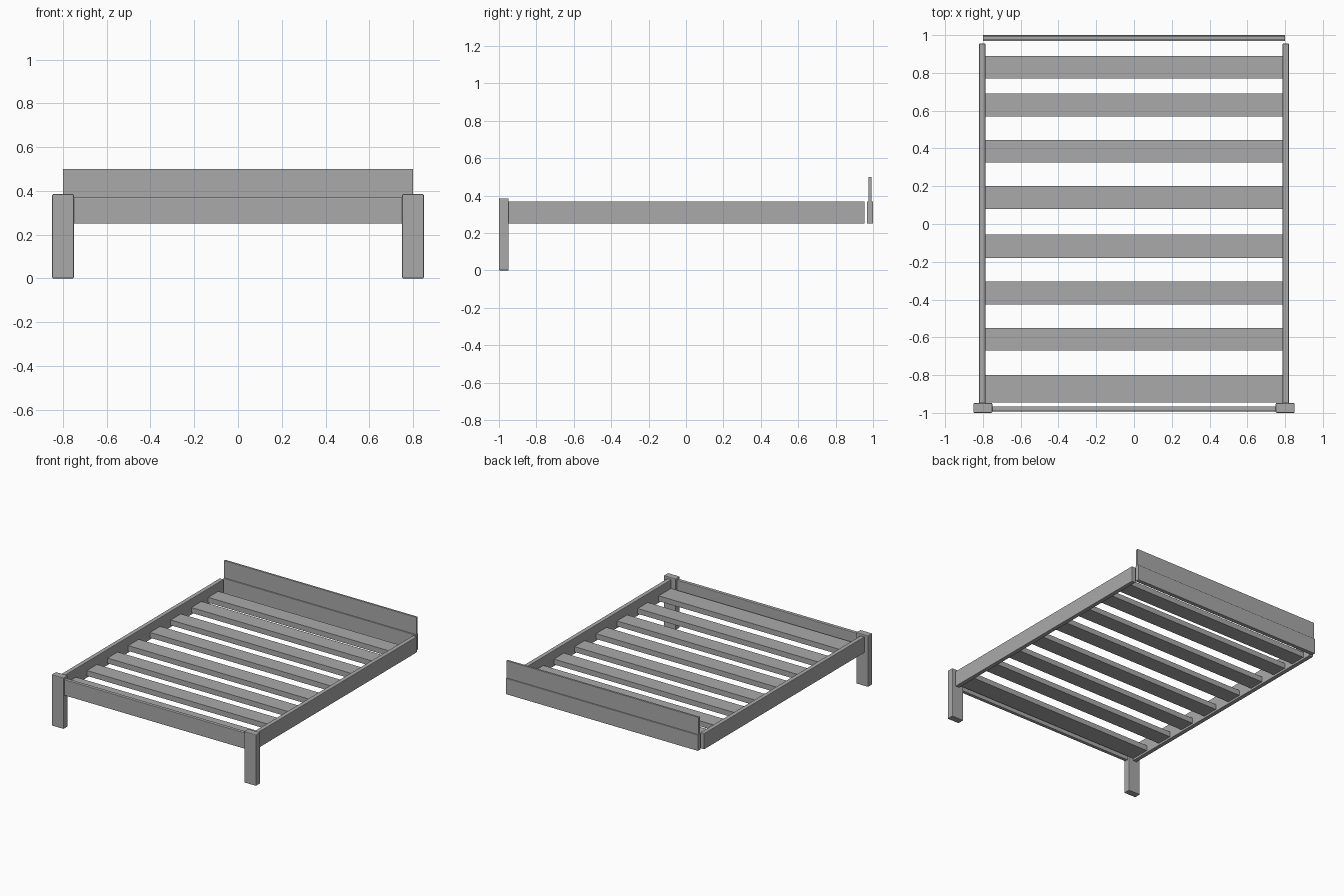
import bpy
import bmesh
from mathutils import Vector

cube = bpy.data.objects.get("Cube")
if cube:
    bpy.data.objects.remove(cube, do_unlink=True)

# Single plain grey for the whole frame
grey = bpy.data.materials.new("plain grey")
grey.use_nodes = True
colour = (0.4, 0.4, 0.4, 1.0)
grey.diffuse_color = colour
grey.node_tree.nodes["Principled BSDF"].inputs["Base Color"].default_value = colour


def board(name, x, y, z, bevel=0.004):
    """Box between the given (low, high) limits, with softened edges."""
    low, high = (Vector(c) for c in zip(x, y, z))
    size, centre = high - low, (low + high) / 2
    bm = bmesh.new()
    bmesh.ops.create_cube(bm, size=1)
    bmesh.ops.scale(bm, vec=size, verts=bm.verts)
    mesh = bpy.data.meshes.new(name)
    bm.to_mesh(mesh)
    bm.free()
    mesh.materials.append(grey)
    obj = bpy.data.objects.new(name, mesh)
    obj.location = centre
    bpy.context.collection.objects.link(obj)
    if bevel:
        mod = obj.modifiers.new("Soft edges", "BEVEL")
        mod.width = bevel
        mod.segments = 2
    return obj


# Front legs and side rails, one on each side
for side, s in (("left", 1), ("right", -1)):
    board(f"{side}_front_leg", sorted((s * 0.75, s * 0.85)), (-1.0, -0.948), (0, 0.385), 0.005)
    board(f"{side}_side_rail", sorted((s * 0.787, s * 0.82)), (-0.95, 0.955), (0.25, 0.37))

# Foot rail between the legs
board("foot_rail", (-0.755, 0.755), (-0.992, -0.965), (0.25, 0.37))

# Headboard: thick lower plank with a thinner panel above
board("headboard_lower", (-0.8, 0.8), (0.968, 1.0), (0.25, 0.37), 0.003)
board("headboard_upper", (-0.8, 0.8), (0.976, 0.992), (0.365, 0.5), 0.002)

# Slats across the frame; the one at the foot is wider
slats = [(-0.945, -0.80), (-0.67, -0.55), (-0.425, -0.305), (-0.18, -0.055),
         (0.08, 0.20), (0.325, 0.445), (0.57, 0.69), (0.77, 0.89)]
for i, span in enumerate(slats, 1):
    board(f"slat_{i}", (-0.79, 0.79), span, (0.265, 0.305), 0)
